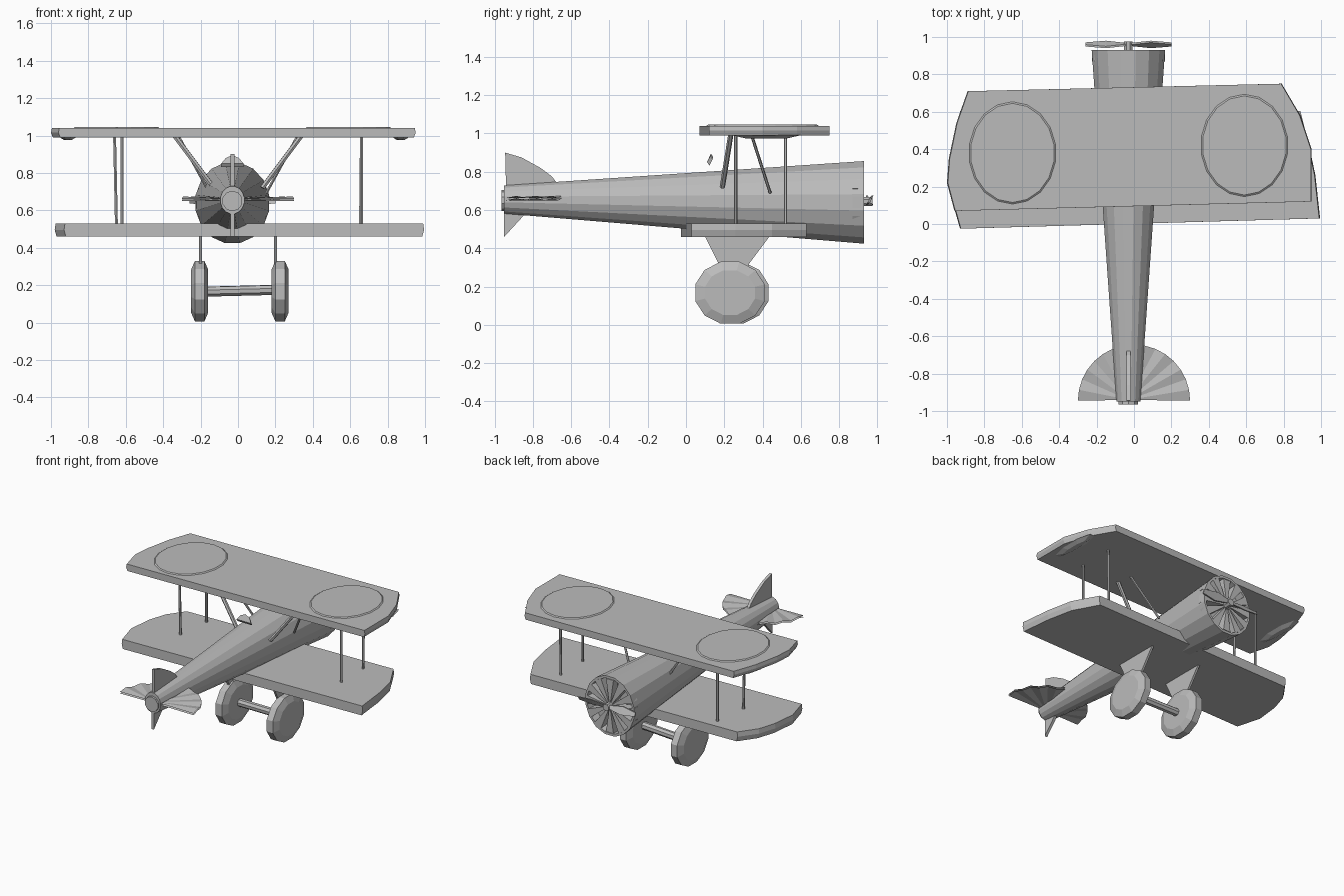
import bpy, bmesh, math
from mathutils import Vector

cube = bpy.data.objects.get("Cube")
if cube:
    bpy.data.objects.remove(cube)

GREY = (0.5, 0.5, 0.5, 1)
mat = bpy.data.materials.new("plain grey")
mat.use_nodes = True
mat.diffuse_color = GREY
mat.node_tree.nodes["Principled BSDF"].inputs["Base Color"].default_value = GREY


def finish(name, bm):
    bmesh.ops.recalc_face_normals(bm, faces=bm.faces)
    mesh = bpy.data.meshes.new(name)
    bm.to_mesh(mesh)
    bm.free()
    mesh.materials.append(mat)
    obj = bpy.data.objects.new(name, mesh)
    bpy.context.scene.collection.objects.link(obj)
    return obj


def loft(name, rings, caps=True):
    """Skin a list of equally sized point rings."""
    bm = bmesh.new()
    loops = [[bm.verts.new(p) for p in ring] for ring in rings]
    n = len(loops[0])
    for a, b in zip(loops, loops[1:]):
        for i in range(n):
            j = (i + 1) % n
            bm.faces.new((a[i], a[j], b[j], b[i]))
    if caps:
        bm.faces.new(loops[0])
        bm.faces.new(loops[-1])
    return finish(name, bm)


def oval(center, u, v, ru, rv, sides):
    c, u, v = Vector(center), Vector(u), Vector(v)
    angles = [math.tau * (i + 0.5) / sides for i in range(sides)]
    return [c + u * ru * math.cos(a) + v * rv * math.sin(a) for a in angles]


def rod(name, a, b, radius, sides=6):
    a, b = Vector(a), Vector(b)
    d = (b - a).normalized()
    u = d.cross(Vector((0, 1, 0.1))).normalized()
    v = d.cross(u)
    return loft(name, [oval(p, u, v, radius, radius, sides) for p in (a, b)])


def plate(name, outline, offset):
    """Solid plate: an outline pushed along an offset vector."""
    off = Vector(offset)
    pts = [Vector(p) for p in outline]
    return loft(name, [pts, [p + off for p in pts]])


X, Y, Z = (1, 0, 0), (0, 1, 0), (0, 0, 1)
CX = -0.03

# Fuselage: a faceted taper with a recessed nose
def hull_ring(y, shrink=1.0):
    t = (y + 0.95) / 1.88
    return oval((CX, y, 0.655 - 0.015 * t), X, Z,
                (0.065 + 0.135 * t) * shrink, (0.075 + 0.145 * t) * shrink, 16)

loft("fuselage", [hull_ring(-0.95), hull_ring(0.93), hull_ring(0.93, 0.92),
                  hull_ring(0.86, 0.92)])
loft("tail_cap", [oval((CX, y, 0.65), X, Z, 0.055, 0.055, 10) for y in (-0.965, -0.94)])

# Radial engine: tapered cylinders around a hub
for i in range(12):
    a = math.tau * i / 12
    d = Vector((math.cos(a), 0, math.sin(a)))
    s = Vector((-d.z, 0, d.x))
    hub = Vector((CX, 0.93, 0.64))
    plate("engine_cylinder", [hub + d * 0.03 + s * 0.006, hub + d * 0.195 + s * 0.03,
                              hub + d * 0.195 - s * 0.03, hub + d * 0.03 - s * 0.006],
          (0, -0.06, 0))
rod("propeller_hub", (CX, 0.86, 0.645), (CX, 0.975, 0.645), 0.025, 8)

# Propeller: two twisted blades
for side in (-1, 1):
    def blade(r, half, lean):
        x = CX + side * r
        return [(x, 0.955 - lean * side, 0.65 - half), (x, 0.965 - lean * side, 0.65 - half),
                (x, 0.965 + lean * side, 0.65 + half), (x, 0.955 + lean * side, 0.65 + half)]
    loft("propeller_blade", [blade(0.01, 0.01, 0.003), blade(0.12, 0.025, 0.015),
                             blade(0.23, 0.012, 0.006)])

# Wings: slabs with rounded tips
def wing(name, outline, bottom, top):
    mid = (bottom + top) / 2
    rings = []
    for z, s in ((bottom, 0.99), (mid, 1.0), (top, 0.995)):
        rings.append([(x * s, y, z) for x, y in outline])
    return loft(name, rings)

wing("upper_wing", [(-0.96, 0.07), (0.95, 0.12), (0.95, 0.4), (0.89, 0.58), (0.79, 0.75),
                    (-0.89, 0.71), (-0.95, 0.54), (-0.99, 0.35), (-1.0, 0.22)], 0.99, 1.04)
wing("lower_wing", [(-0.93, -0.025), (0.995, 0.03), (0.97, 0.26), (0.93, 0.45), (0.83, 0.63),
                    (-0.83, 0.585), (-0.92, 0.46), (-0.96, 0.33), (-0.98, 0.15)], 0.46, 0.53)

# Drooped tip pieces under the upper wing
for x in (-0.91, 0.87):
    loft("wing_tip_fairing", [oval((x, 0.42, 0.992), X, Y, 0.05, 0.2, 8),
                              oval((x, 0.42, 0.975), X, Y, 0.02, 0.12, 8)])

# Raised round panels on the upper wing
for x, y in ((-0.65, 0.38), (0.59, 0.42)):
    loft("wing_disc", [oval((x, y, 1.039), X, Y, 0.235, 0.275, 18),
                       oval((x, y, 1.046), X, Y, 0.225, 0.265, 18)])

# Struts between the wings
for x0, x1, y in ((-0.65, -0.66, 0.26), (-0.62, -0.62, 0.52),
                  (0.66, 0.66, 0.26), (0.655, 0.66, 0.52)):
    rod("wing_strut", (x0, y, 0.52), (x1, y, 1.0), 0.009)
for side in (-1, 1):
    rod("rear_cabane_strut", (side * 0.13, 0.19, 0.72), (side * 0.34, 0.235, 1.0), 0.014)
    rod("front_cabane_strut", (side * 0.15, 0.44, 0.69), (side * 0.32, 0.34, 1.0), 0.008)

# Windscreen
plate("windscreen", [(CX - 0.06, 0.11, 0.85), (CX + 0.06, 0.11, 0.85),
                     (CX + 0.035, 0.125, 0.88), (CX, 0.13, 0.895),
                     (CX - 0.035, 0.125, 0.88)], (0, 0.012, -0.018))

# Tailplane: a pleated half-round fan
bm = bmesh.new()
STEPS = 16
for z in (0.65, 0.662):
    hub = bm.verts.new((CX, -0.94, z))
    rim = []
    for i in range(STEPS + 1):
        a = math.pi * i / STEPS
        rim.append(bm.verts.new((0.3 * math.cos(a), -0.945 + 0.3 * math.sin(a),
                                 z + 0.012 * (i % 2))))
    for p, q in zip(rim, rim[1:]):
        bm.faces.new((hub, p, q))
finish("tailplane", bm)

# Fin and tail skid
fin = [(-0.94, 0.7), (-0.945, 0.9), (-0.86, 0.875), (-0.76, 0.82), (-0.7, 0.775), (-0.66, 0.72)]
plate("tail_fin", [(CX - 0.01, y, z) for y, z in fin], (0.02, 0, 0))
skid = [(-0.95, 0.6), (-0.95, 0.46), (-0.84, 0.58)]
plate("lower_fin", [(CX - 0.01, y, z) for y, z in skid], (0.02, 0, 0))

# Landing gear: chunky wheels, flared leg plates and an axle
for side, cx, cy in ((-1, -0.205, 0.25), (1, 0.225, 0.23)):
    rings = []
    for dx, s in ((-0.045, 0.72), (-0.025, 1.0), (0.025, 1.0), (0.045, 0.72)):
        rings.append(oval((cx + dx, cy, 0.168), Y, Z, 0.188 * s, 0.168 * s, 12))
    loft("wheel", rings)
    x = 0.2 * side
    leg = [(0.09, 0.48), (0.45, 0.48), (0.33, 0.32), (0.3, 0.17), (0.2, 0.17), (0.17, 0.32)]
    plate("landing_leg", [(x - 0.008, y, z) for y, z in leg], (0.016, 0, 0))
rod("axle", (-0.19, 0.25, 0.165), (0.21, 0.23, 0.175), 0.028, 8)
